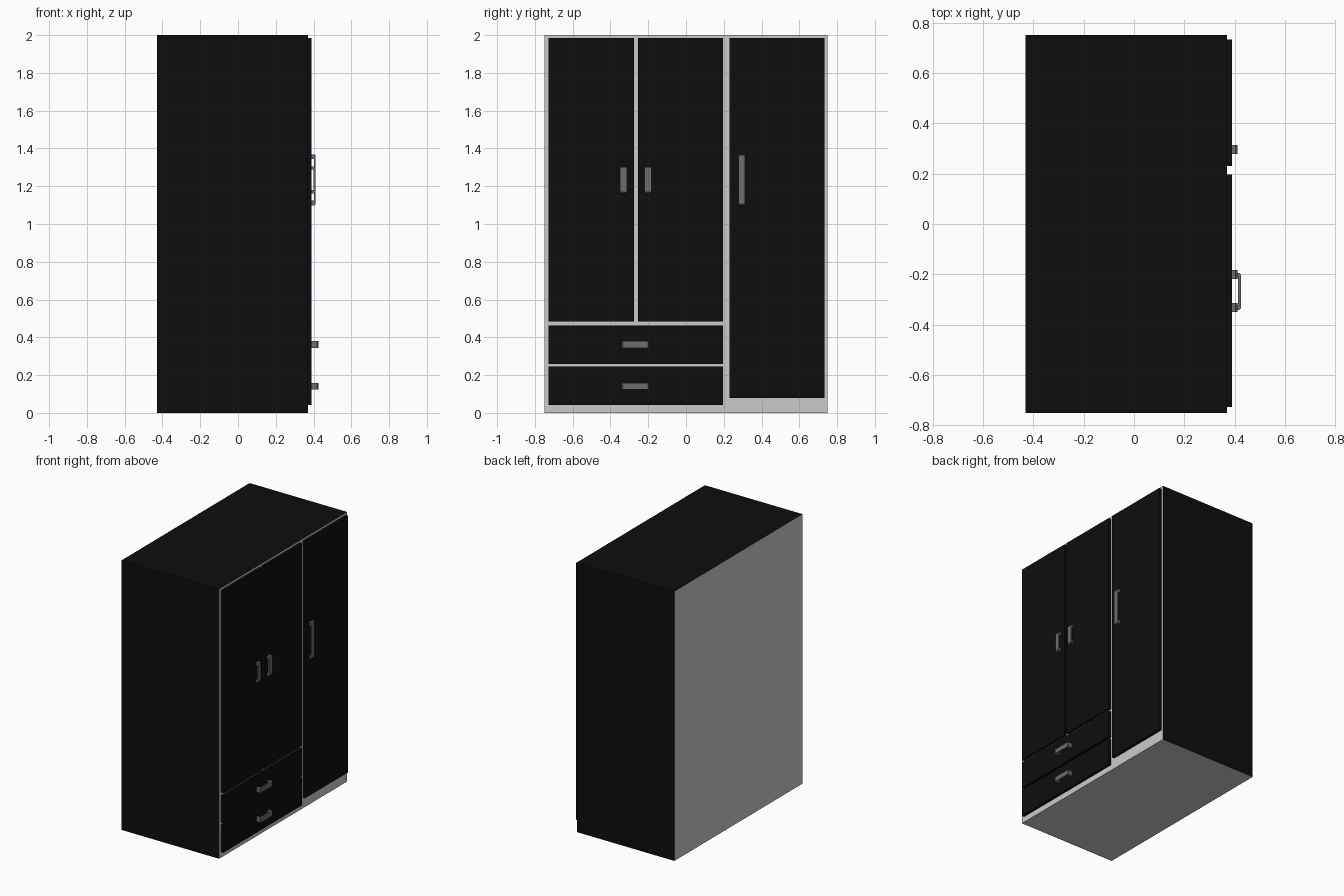
import bpy, bmesh
from mathutils import Vector

if "Cube" in bpy.data.objects:
    bpy.data.objects.remove(bpy.data.objects["Cube"])


def material(name, rgb):
    m = bpy.data.materials.new(name)
    m.diffuse_color = (*rgb, 1)
    m.use_nodes = True
    m.node_tree.nodes["Principled BSDF"].inputs["Base Color"].default_value = m.diffuse_color
    return m


black = material("black_laminate", (0.004, 0.004, 0.004))
metal = material("dark_metal", (0.16, 0.145, 0.16))


def finish(name, bm):
    bmesh.ops.recalc_face_normals(bm, faces=bm.faces)
    me = bpy.data.meshes.new(name)
    bm.to_mesh(me)
    bm.free()
    ob = bpy.data.objects.new(name, me)
    bpy.context.collection.objects.link(ob)
    return ob


def box(name, lo, hi, mat=None):
    lo, hi = Vector(lo), Vector(hi)
    bm = bmesh.new()
    bmesh.ops.create_cube(bm, size=1)
    for v in bm.verts:
        v.co = (lo + hi) / 2 + v.co * (hi - lo)
    ob = finish(name, bm)
    if mat:
        ob.data.materials.append(mat)
    return ob


FACE, DOOR = 0.37, 0.39

# Carcass: black sides and top, plain grey front, back and base
grey = material("bare_grey", (0.8, 0.8, 0.8))
carcass = box("carcass", (-0.43, -0.75, 0), (FACE, 0.75, 2), grey)
carcass.data.materials.append(black)
for p in carcass.data.polygons:
    if abs(p.normal.y) > 0.5 or p.normal.z > 0.5:
        p.material_index = 1

# Doors and drawer fronts: (name, y0, y1, z0, z1)
for name, y0, y1, z0, z1 in [
    ("left_door", -0.727, -0.276, 0.483, 1.984),
    ("middle_door", -0.255, 0.196, 0.483, 1.984),
    ("right_door", 0.231, 0.732, 0.08, 1.984),
    ("upper_drawer_front", -0.727, 0.196, 0.26, 0.463),
    ("lower_drawer_front", -0.727, 0.196, 0.042, 0.246),
]:
    box(name, (FACE, y0, z0), (DOOR, y1, z1), black)


# Handles: a chamfered U bracket profile extruded across its width
def handle(name, y, z, length, depth, post, bar, vertical=True, width=0.035):
    h, c = length / 2, 0.006
    half = [(0, h), (depth - c, h), (depth, h - c)]
    inner = [(depth - bar, h - post), (0, h - post)]
    profile = half + [(d, -t) for d, t in reversed(half)]
    profile += [(d, -t) for d, t in reversed(inner)] + inner
    bm = bmesh.new()

    def place(d, t, w):
        return (DOOR + d, y + w, z + t) if vertical else (DOOR + d, y + t, z + w)

    f = bm.faces.new([bm.verts.new(place(d, t, -width / 2)) for d, t in profile])
    r = bmesh.ops.extrude_face_region(bm, geom=[f])
    shift = Vector((0, width, 0)) if vertical else Vector((0, 0, width))
    bmesh.ops.translate(bm, vec=shift,
                        verts=[g for g in r["geom"] if isinstance(g, bmesh.types.BMVert)])
    finish(name, bm).data.materials.append(metal)


handle("left_door_handle", -0.331, 1.234, 0.143, 0.02, 0.018, 0.009)
handle("middle_door_handle", -0.201, 1.234, 0.143, 0.02, 0.018, 0.009)
handle("right_door_handle", 0.296, 1.234, 0.27, 0.02, 0.026, 0.008)
for name, z in (("upper_drawer_handle", 0.362), ("lower_drawer_handle", 0.142)):
    handle(name, -0.268, z, 0.145, 0.035, 0.018, 0.012, vertical=False)

# Fix polygon orientation of the inner profile order
for ob in bpy.data.objects:
    ob.data.validate()
